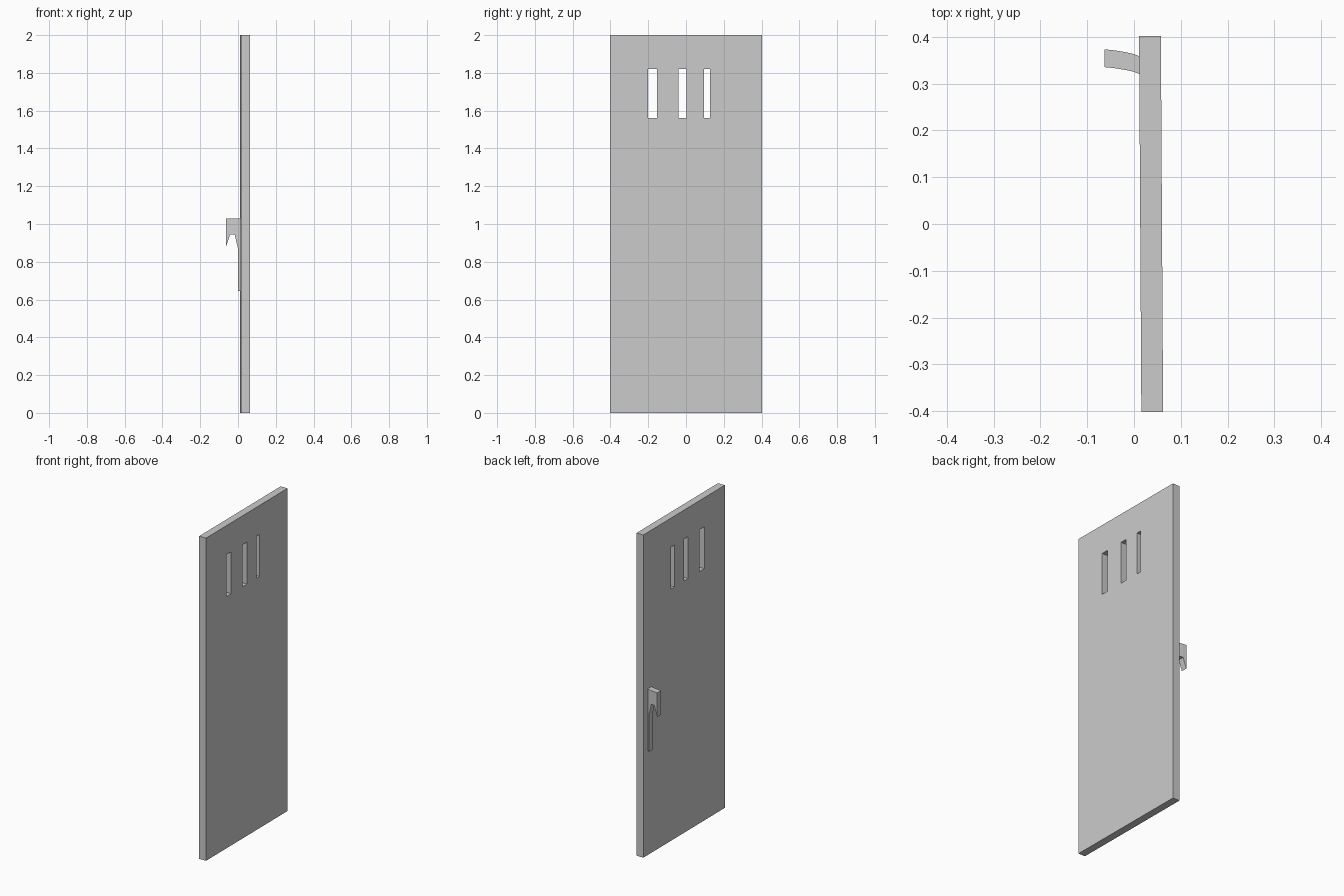
import bpy, bmesh
from mathutils import Vector

if "Cube" in bpy.data.objects:
    bpy.data.objects.remove(bpy.data.objects["Cube"])


def solid(name, polygons, offset):
    """Weld flat polygons into a sheet and extrude it by offset into a closed solid."""
    bm = bmesh.new()
    for poly in polygons:
        bm.faces.new([bm.verts.new(p) for p in poly])
    bmesh.ops.remove_doubles(bm, verts=bm.verts, dist=1e-5)
    res = bmesh.ops.extrude_face_region(bm, geom=bm.faces[:], use_keep_orig=True)
    moved = [v for v in res["geom"] if isinstance(v, bmesh.types.BMVert)]
    bmesh.ops.translate(bm, verts=moved, vec=Vector(offset))
    bmesh.ops.recalc_face_normals(bm, faces=bm.faces)
    mesh = bpy.data.meshes.new(name)
    bm.to_mesh(mesh)
    bm.free()
    obj = bpy.data.objects.new(name, mesh)
    bpy.context.collection.objects.link(obj)
    return obj


# Door panel: grid of cells leaving three vertical slots open, very slightly swung
ys = [-0.402, -0.20, -0.154, -0.04, 0.002, 0.095, 0.127, 0.402]
zs = [0, 1.56, 1.82, 2.0]
door_x = lambda y: 0.0133 - 0.006 * y
cells = []
for i, (y0, y1) in enumerate(zip(ys, ys[1:])):
    for j, (z0, z1) in enumerate(zip(zs, zs[1:])):
        if j == 1 and i % 2 == 1:
            continue  # slot
        cells.append([(door_x(y), y, z) for y, z in
                      ((y0, z0), (y1, z0), (y1, z1), (y0, z1))])
solid("door_panel", cells, (0.0465, 0, 0))

# Handle: hooked profile with a curved sweep, stations are (x, y, underside z)
top = 1.03
stations = [(-0.063, 0.373, 0.88), (-0.042, 0.371, 0.945),
            (-0.018, 0.367, 0.945), (0.0, 0.363, 0.87)]
sides = [[(x0, y0, b0), (x1, y1, b1), (x1, y1, top), (x0, y0, top)]
         for (x0, y0, b0), (x1, y1, b1) in zip(stations, stations[1:])]
# Long back plate against the door
sides.append([(0.0, 0.363, 0.645), (0.015, 0.357, 0.645), (0.015, 0.357, top),
              (0.0, 0.363, top), (0.0, 0.363, 0.87)])
solid("door_handle", sides, (0, -0.038, 0))
